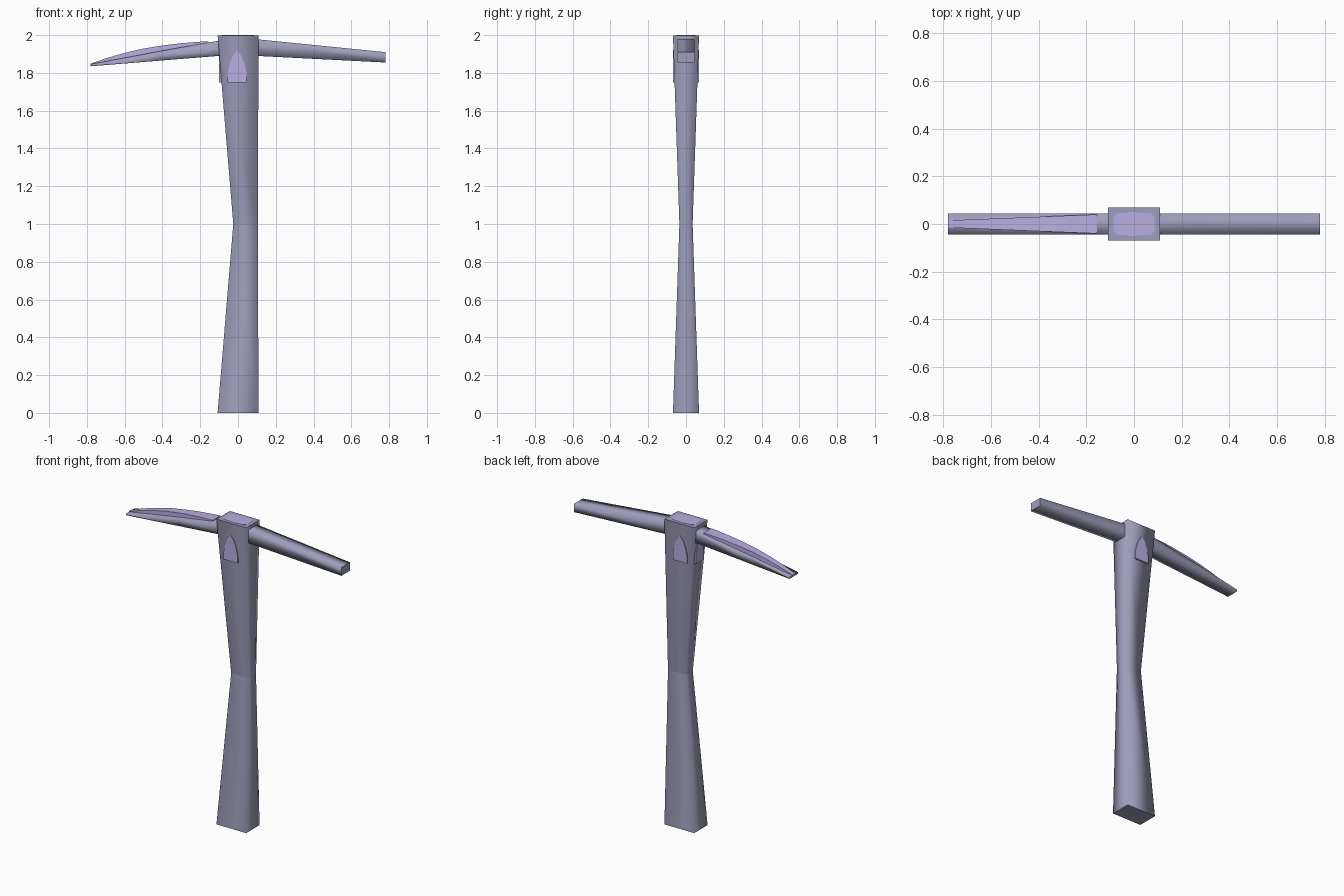
import bpy

if "Cube" in bpy.data.objects:
    bpy.data.objects.remove(bpy.data.objects["Cube"])


def material(name, rgb):
    m = bpy.data.materials.new(name)
    m.diffuse_color = (*rgb, 1)
    m.use_nodes = True
    m.node_tree.nodes["Principled BSDF"].inputs["Base Color"].default_value = m.diffuse_color
    return m


GREY = material("grey_lavender", (0.34, 0.34, 0.50))
LILAC = material("lilac", (0.49, 0.42, 0.77))


def make(name, verts, faces, mat, smooth=False):
    """Mesh object; when smooth, four-sided walls blend and end caps stay flat."""
    me = bpy.data.meshes.new(name)
    me.from_pydata(verts, [], faces)
    me.materials.append(mat)
    for p in me.polygons:
        is_cap = len({round(verts[i][2], 3) for i in p.vertices}) == 1 \
            or len({round(verts[i][0], 3) for i in p.vertices}) == 1
        p.use_smooth = smooth and not is_cap
    ob = bpy.data.objects.new(name, me)
    bpy.context.collection.objects.link(ob)
    return ob


def loft(name, rings, mat, smooth=False):
    """Solid through rings of points, all in the same order."""
    n = len(rings[0])
    verts = [p for r in rings for p in r]
    faces = [tuple(reversed(range(n))),
             tuple(range(len(verts) - n, len(verts)))]
    for k in range(len(rings) - 1):
        for i in range(n):
            j = (i + 1) % n
            faces.append((k * n + i, k * n + j, (k + 1) * n + j, (k + 1) * n + i))
    return make(name, verts, faces, mat, smooth)


# handle: one quarter, mirrored front to back and bottom to top
bottom = [(.108, 0), (.108, -.069), (-.108, -.069), (-.108, 0)]
waist = [(.106, 0), (.106, -.035), (-.025, -.035), (-.025, 0)]
verts, faces = [], []
for sy in (1, -1):
    for top in (False, True):
        o = len(verts)
        for ring, z in ((bottom, 0), (waist, 1)):
            verts += [(x, y * sy, 1.999 - z * .999 if top else z) for x, y in ring]
        quads = [(0, 1, 2, 3)] + [(i, i + 4, i + 5, i + 1) for i in range(3)]
        for q in quads:
            q = [o + i for i in q]
            faces.append(q if (sy > 0) != top else q[::-1])
make("handle", verts, faces, GREY, smooth=True)


# head: sections across x, each (x, low z, high z, half width)
def blade(name, sections, mat, smooth=False):
    rings = [[(x, -w, lo), (x, w, lo), (x, w, hi), (x, -w, hi)]
             for x, lo, hi, w in sections]
    loft(name, rings, mat, smooth)


W = .044
blade("chisel_arm", [(0.0, 1.895, 1.988, W), (.78, 1.855, 1.91, W)], GREY, True)
blade("pick_arm", [(-.78, 1.835, 1.846, W), (-.4, 1.866, 1.918, W),
                   (0.0, 1.898, 1.988, W)], GREY, True)

# curved lilac strip along the top of the pick arm, narrowing to the tip
arc = [(-.78, 1.849), (-.7, 1.877), (-.6, 1.906), (-.5, 1.929),
       (-.4, 1.945), (-.3, 1.957), (-.2, 1.965), (-.155, 1.967)]
blade("pick_ridge", [(x, 1.842 + (x + .78) * .17, z, .015 + (x + .78) * .04)
                     for x, z in arc], LILAC)

# pointed arch plates on the front, back and pick side of the handle
half = [(.05, 1.75), (.05, 1.80), (.04, 1.845), (.023, 1.89)]
arch = half + [(0, 1.92)] + [(-u, z) for u, z in reversed(half)]


def arch_plate(name, place, flip):
    pts = arch[::-1] if flip else arch
    loft(name, [[place(u, z, d) for u, z in pts] for d in (1, 0)][::-1], LILAC)


arch_plate("front_arch", lambda u, z, d: (u - .005, -.05 - .0195 * d, z), False)
arch_plate("back_arch", lambda u, z, d: (u - .005, .05 + .0195 * d, z), True)
arch_plate("side_arch", lambda u, z, d: (-.07 - .031 * d, u * .8, z), True)

# lilac cap plate on top of the handle
cap = [(.086, -.03), (.086, .03), (.07, .045), (0, .05), (-.07, .045),
       (-.086, .03), (-.086, -.03), (-.07, -.045), (0, -.05), (.07, -.045)]
loft("top_cap", [[(x, y, z) for x, y in cap] for z in (1.992, 2.0)], LILAC)
